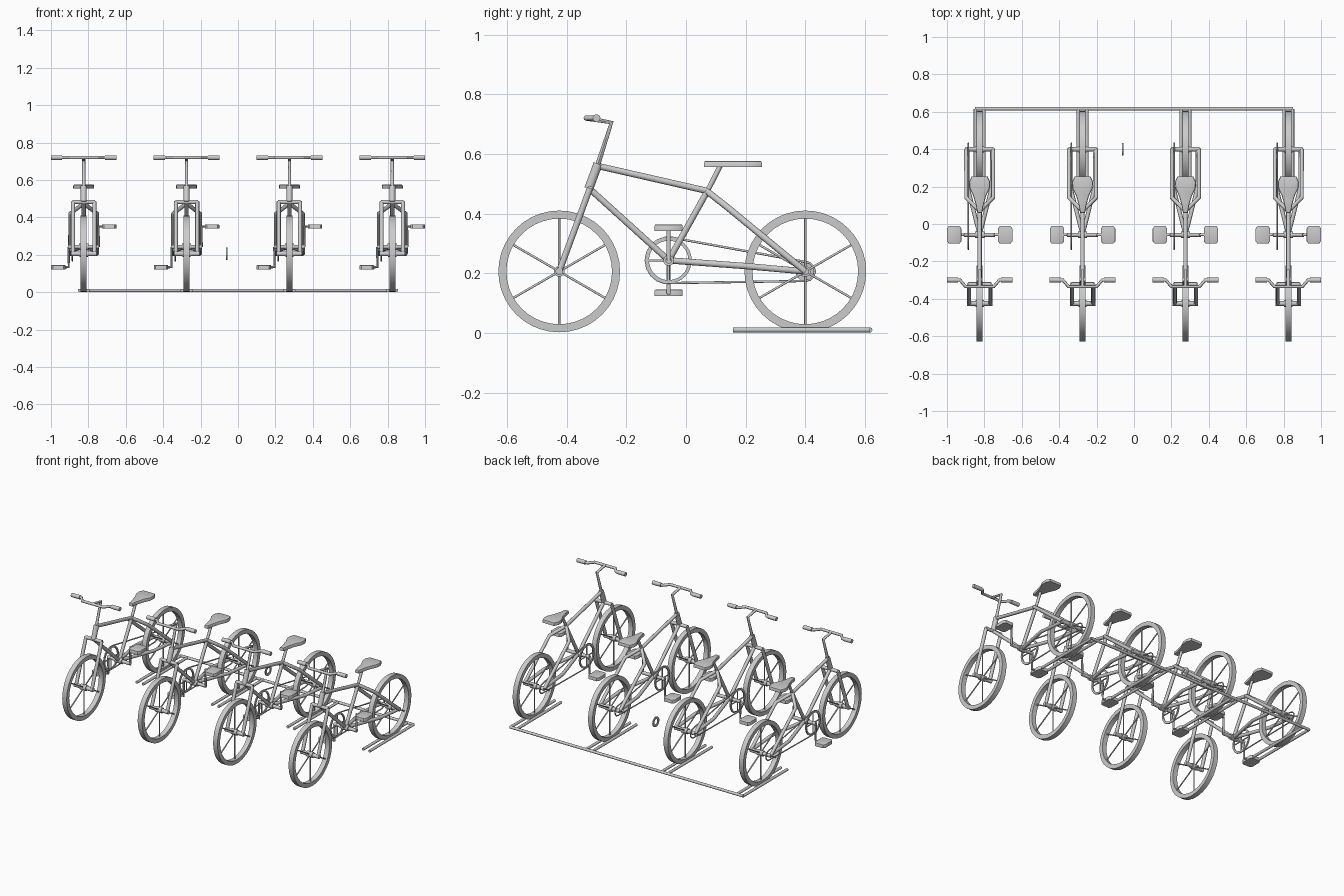
import bpy, bmesh, math
from mathutils import Vector, Matrix

if "Cube" in bpy.data.objects:
    bpy.data.objects.remove(bpy.data.objects["Cube"])

grey = bpy.data.materials.new("light_grey")
grey.use_nodes = True
GREY = (0.6, 0.6, 0.6, 1)
grey.diffuse_color = GREY
grey.node_tree.nodes["Principled BSDF"].inputs["Base Color"].default_value = GREY

BIKE_X = [-0.825, -0.275, 0.275, 0.825]
FRONT, REAR, CRANK = (-0.425, 0.206), (0.4, 0.206), (-0.058, 0.243)


def place(name, mesh, xs):
    """Link one mesh at every given x position."""
    mesh.materials.clear()
    mesh.materials.append(grey)
    for p in mesh.polygons:
        p.use_smooth = True
    mesh.set_sharp_from_angle(angle=math.radians(40))
    for i, x in enumerate(xs):
        ob = bpy.data.objects.new(f"{name}_{i + 1}", mesh)
        ob.location.x = x
        bpy.context.collection.objects.link(ob)


def tube(name, points, r, xs=BIKE_X, cyclic=False):
    """Round tube along a path of points."""
    cu = bpy.data.curves.new(name, 'CURVE')
    cu.dimensions = '3D'
    cu.bevel_depth = r
    cu.bevel_resolution = 3
    cu.use_fill_caps = True
    sp = cu.splines.new('POLY')
    sp.points.add(len(points) - 1)
    for p, co in zip(sp.points, points):
        p.co = (*co, 1)
    sp.use_cyclic_u = cyclic
    tmp = bpy.data.objects.new(name, cu)
    bpy.context.collection.objects.link(tmp)
    dg = bpy.context.evaluated_depsgraph_get()
    mesh = bpy.data.meshes.new_from_object(tmp.evaluated_get(dg))
    bpy.data.objects.remove(tmp)
    place(name, mesh, xs)


def ring(name, centre, r_out, r_in, half, x=0, xs=BIKE_X, n=40):
    """Flat-sided ring in the yz plane."""
    bm = bmesh.new()
    rows = []
    for i in range(n):
        a = math.tau * i / n
        rows.append([bm.verts.new((x + h, centre[0] + r * math.cos(a), centre[1] + r * math.sin(a)))
                     for r, h in ((r_out, -half), (r_out, half), (r_in, half), (r_in, -half))])
    for i in range(n):
        a, b = rows[i], rows[(i + 1) % n]
        for k in range(4):
            bm.faces.new((a[k], b[k], b[(k + 1) % 4], a[(k + 1) % 4]))
    bmesh.ops.recalc_face_normals(bm, faces=bm.faces)
    mesh = bpy.data.meshes.new(name)
    bm.to_mesh(mesh)
    bm.free()
    place(name, mesh, xs)


def slab(name, outline, z0, z1, bevel, xs=BIKE_X):
    """Flat outline raised to a plate with softened edges."""
    bm = bmesh.new()
    f = bm.faces.new([bm.verts.new((x, y, z0)) for x, y in outline])
    up = bmesh.ops.extrude_face_region(bm, geom=[f])
    top = [v for v in up["geom"] if isinstance(v, bmesh.types.BMVert)]
    bmesh.ops.translate(bm, verts=top, vec=(0, 0, z1 - z0))
    edges = [e for e in bm.edges if all(v in top for v in e.verts)]
    bmesh.ops.bevel(bm, geom=edges, offset=bevel, segments=2, affect='EDGES', profile=0.5)
    bmesh.ops.recalc_face_normals(bm, faces=bm.faces)
    mesh = bpy.data.meshes.new(name)
    bm.to_mesh(mesh)
    bm.free()
    place(name, mesh, xs)


def on_circle(c, r, deg, x=0):
    a = math.radians(deg)
    return (x, c[0] + r * math.cos(a), c[1] + r * math.sin(a))


# Wheels with three full-width spokes and an axle
for side, c, axle in (("front", FRONT, 0.068), ("rear", REAR, 0.075)):
    ring(side + "_tyre", c, 0.204, 0.177, 0.016)
    ring(side + "_hub", c, 0.018, 0.008, 0.022, n=16)
    for k, a in enumerate((30, 90, 150)):
        tube(f"{side}_spoke_{k}", [on_circle(c, 0.18, a), on_circle(c, 0.18, a + 180)], 0.004)
    tube(side + "_axle", [(-axle, *c), (axle, *c)], 0.013)

# Main frame
tube("head_tube", [(0, -0.326, 0.483), (0, -0.295, 0.567)], 0.016)
tube("top_tube", [(0, -0.298, 0.56), (0, 0.075, 0.475)], 0.011)
tube("down_tube", [(0, -0.322, 0.482), (0, -0.058, 0.243)], 0.011)
tube("seat_tube", [(0, -0.058, 0.243), (0, 0.07, 0.472)], 0.011)
tube("seat_post", [(0, 0.07, 0.472), (0, 0.115, 0.56)], 0.009)

# Fork blades, crown and rear stays, mirrored left and right
tube("fork_crown", [(-0.06, -0.322, 0.482), (0.06, -0.322, 0.482)], 0.011)
for side, s in (("left", 1), ("right", -1)):
    tube(side + "_fork_blade", [(s * 0.057, -0.322, 0.485), (s * 0.057, *FRONT)], 0.011)
    tube(side + "_seat_stay", [(0, 0.07, 0.475), (s * 0.072, 0.14, 0.42), (s * 0.072, *REAR)], 0.011)
    tube(side + "_chain_stay", [(0, -0.058, 0.243), (s * 0.066, 0.2, 0.224), (s * 0.066, *REAR)], 0.011)

# Stem and handlebar
tube("stem", [(0, -0.297, 0.56), (0, -0.25, 0.705), (0, -0.335, 0.72)], 0.009)
half_bar = [(0.175, -0.3), (0.105, -0.3), (0.075, -0.335)]
bar = [(-x, y, 0.72) for x, y in half_bar] + [(x, y, 0.72) for x, y in reversed(half_bar)]
tube("handlebar", bar, 0.009)
for side, s in (("left", 1), ("right", -1)):
    tube(side + "_grip", [(s * 0.176, -0.3, 0.72), (s * 0.115, -0.3, 0.72)], 0.013)

# Saddle
half_seat = [(0.013, 0.06), (0.02, 0.1), (0.034, 0.15), (0.053, 0.19), (0.056, 0.225), (0.042, 0.255)]
slab("saddle", half_seat + [(-x, y) for x, y in reversed(half_seat)], 0.556, 0.577, 0.008)

# Crank axle, arms and pedals
tube("crank_axle", [(-0.083, *CRANK), (0.083, *CRANK)], 0.011)
ring("bottom_bracket", CRANK, 0.018, 0.01, 0.025, n=16)
for side, s in (("left", 1), ("right", -1)):
    z = CRANK[1] + s * 0.109
    tube(side + "_crank_arm", [(s * 0.08, *CRANK), (s * 0.08, CRANK[0], z), (s * 0.12, CRANK[0], z)], 0.007)
    pedal = [(0.098, -0.092), (0.108, -0.105), (0.165, -0.105), (0.175, -0.092),
             (0.175, -0.024), (0.165, -0.011), (0.108, -0.011), (0.098, -0.024)]
    slab(side + "_pedal", [(s * x, y) for x, y in pedal], z - 0.011, z + 0.011, 0.003)

# Chainring and chain
ring("chainring", CRANK, 0.077, 0.066, 0.004, x=-0.06)
for k, a in enumerate((0, 90)):
    tube(f"chainring_spoke_{k}", [on_circle(CRANK, 0.07, a, -0.06), on_circle(CRANK, 0.07, a + 180, -0.06)], 0.004)
chain = [on_circle(CRANK, 0.077, a, -0.06) for a in range(80, 281, 20)]
chain += [on_circle(REAR, 0.032, a, -0.06) for a in range(-90, 91, 30)]
tube("chain", chain, 0.004, cyclic=True)

# Single loose sprocket
ring("loose_sprocket", REAR, 0.033, 0.018, 0.003, x=-0.06, xs=[0], n=24)

# Parking rack
tube("rack_cross_bar", [(-0.85, 0.616, 0.01), (0.85, 0.616, 0.01)], 0.009, xs=[0])
for side, s in (("left", 1), ("right", -1)):
    tube(side + "_rack_rail", [(s * 0.023, 0.157, 0.01), (s * 0.023, 0.616, 0.01)], 0.009)
